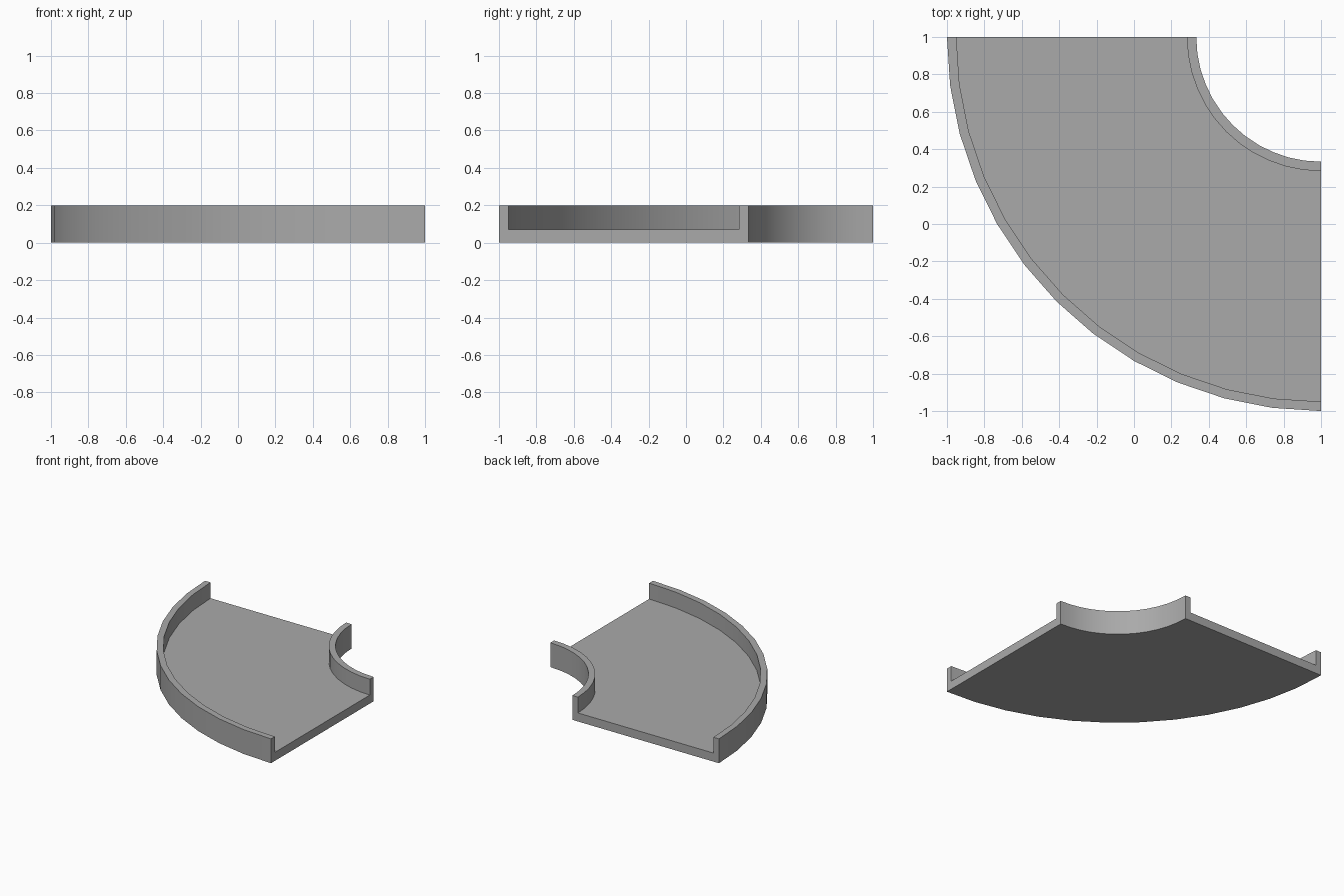
import bpy
import bmesh
import math
from mathutils import Matrix

cube = bpy.data.objects.get("Cube")
if cube:
    bpy.data.objects.remove(cube, do_unlink=True)

CENTRE = (1.0, 1.0)
OUTER, INNER, WALL = 2.0, 0.667, 0.05
FLOOR_TOP, WALL_TOP = 0.07, 0.2
SEGMENTS = 12

grey = bpy.data.materials.new("plain_grey")
grey.use_nodes = True
colour = (0.4, 0.4, 0.4, 1)
grey.diffuse_color = colour
grey.node_tree.nodes["Principled BSDF"].inputs["Base Color"].default_value = colour


def quarter_ring(name, r0, r1, z0, z1):
    """Sweep a rectangular section through a quarter turn about the corner."""
    bm = bmesh.new()
    section = [(r0, z0), (r1, z0), (r1, z1), (r0, z1)]
    rings = []
    for i in range(SEGMENTS + 1):
        a = math.pi + math.pi / 2 * i / SEGMENTS
        rings.append([bm.verts.new((CENTRE[0] + r * math.cos(a),
                                    CENTRE[1] + r * math.sin(a), z))
                      for r, z in section])
    for a, b in zip(rings, rings[1:]):
        for k in range(4):
            n = (k + 1) % 4
            bm.faces.new((a[k], a[n], b[n], b[k]))
    # End caps
    bm.faces.new(rings[0])
    bm.faces.new(rings[-1])
    bmesh.ops.recalc_face_normals(bm, faces=bm.faces)
    mesh = bpy.data.meshes.new(name)
    bm.to_mesh(mesh)
    bm.free()
    mesh.materials.append(grey)
    obj = bpy.data.objects.new(name, mesh)
    bpy.context.collection.objects.link(obj)
    bpy.ops.object.select_all(action="DESELECT")
    obj.select_set(True)
    bpy.context.view_layer.objects.active = obj
    bpy.ops.object.shade_smooth_by_angle(angle=math.radians(30))
    return obj


# Curved floor with a raised wall along each arc
quarter_ring("floor", INNER, OUTER, 0, FLOOR_TOP)
quarter_ring("outer_wall", OUTER - WALL, OUTER, FLOOR_TOP, WALL_TOP)
quarter_ring("inner_wall", INNER, INNER + WALL, FLOOR_TOP, WALL_TOP)
